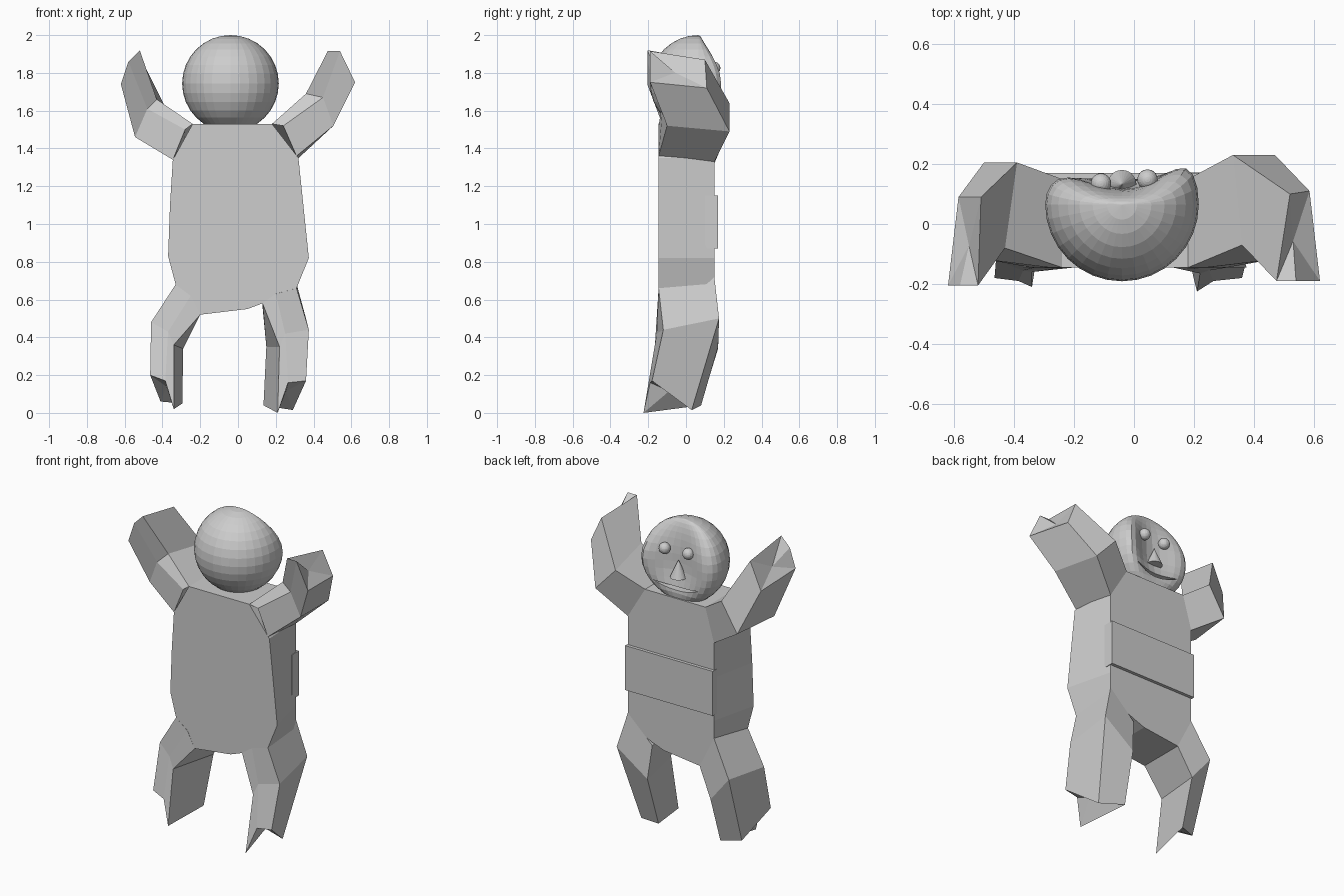
import bpy, bmesh
from mathutils import Vector

if "Cube" in bpy.data.objects:
    bpy.data.objects.remove(bpy.data.objects["Cube"])

grey = bpy.data.materials.new("plain_grey")
grey.use_nodes = True
colour = (0.61, 0.61, 0.61, 1)
grey.diffuse_color = colour
grey.node_tree.nodes["Principled BSDF"].inputs["Base Color"].default_value = colour


def finish(name, bm):
    bmesh.ops.recalc_face_normals(bm, faces=bm.faces)
    mesh = bpy.data.meshes.new(name)
    bm.to_mesh(mesh)
    bm.free()
    mesh.materials.append(grey)
    obj = bpy.data.objects.new(name, mesh)
    bpy.context.collection.objects.link(obj)
    return obj


def slab(name, outline, y0, y1, back_limit=1.0):
    """Extrude an x-z outline from y0 to y1, holding the back within a half width."""
    bm = bmesh.new()
    face = bm.faces.new([bm.verts.new((x, y0, z)) for x, z in outline])
    ext = bmesh.ops.extrude_face_region(bm, geom=[face])["geom"]
    for v in ext:
        if isinstance(v, bmesh.types.BMVert):
            v.co.y = y1
            v.co.x = max(-back_limit, min(back_limit, v.co.x))
    return finish(name, bm)


def limb(name, sections, dent=0.04):
    """Loft five-cornered sections: inner front, inner back, outer back, outer front, front ridge."""
    bm = bmesh.new()
    rings = [[bm.verts.new(p) for p in s] for s in sections]
    n = len(rings[0])
    for a, b in zip(rings, rings[1:]):
        for i in range(n):
            j = (i + 1) % n
            bm.faces.new((a[i], a[j], b[j], b[i]))
    bm.faces.new(rings[0])
    # hollow the end slightly
    tip = rings[-1]
    axis = sum((t.co - r.co for t, r in zip(tip, rings[-2])), Vector()).normalized()
    mid = bm.verts.new(sum((t.co for t in tip), Vector()) / n - axis * dent)
    for i in range(n):
        bm.faces.new((tip[i], tip[(i + 1) % n], mid))
    return finish(name, bm)


# Torso, narrower at the back, and the raised band across it
slab("torso", [(-0.24, 1.53), (0.18, 1.53), (0.32, 1.35), (0.375, 0.82), (0.31, 0.66),
               (0.13, 0.58), (0.05, 0.55), (-0.2, 0.52), (-0.33, 0.68), (-0.37, 0.83),
               (-0.36, 1.1), (-0.345, 1.34)], -0.145, 0.15, 0.3)
slab("back_band", [(-0.305, 1.15), (0.305, 1.15), (0.305, 0.87), (-0.305, 0.87)], 0.1, 0.17)

# Arms: shoulder, elbow, hand
limb("left_arm", [
    [(0.18, -0.145, 1.53), (0.18, 0.15, 1.53), (0.3, 0.15, 1.33), (0.31, -0.145, 1.36), (0.24, -0.145, 1.52)],
    [(0.36, -0.07, 1.69), (0.33, 0.23, 1.64), (0.47, 0.23, 1.49), (0.505, -0.1, 1.52), (0.45, -0.12, 1.67)],
    [(0.475, -0.19, 1.915), (0.52, 0.1, 1.87), (0.585, 0.11, 1.72), (0.62, -0.19, 1.75), (0.54, -0.19, 1.915)]])
limb("right_arm", [
    [(-0.24, -0.145, 1.53), (-0.24, 0.15, 1.53), (-0.3, 0.15, 1.32), (-0.345, -0.145, 1.34), (-0.28, -0.145, 1.5)],
    [(-0.43, -0.08, 1.66), (-0.39, 0.205, 1.63), (-0.5, 0.205, 1.45), (-0.545, -0.1, 1.46), (-0.48, -0.12, 1.61)],
    [(-0.52, -0.205, 1.92), (-0.51, 0.09, 1.87), (-0.585, 0.09, 1.7), (-0.62, -0.205, 1.74), (-0.58, -0.205, 1.86)]])

# Legs: hip, knee, foot
limb("left_leg", [
    [(0.13, -0.145, 0.58), (0.13, 0.15, 0.56), (0.3, 0.15, 0.72), (0.31, -0.145, 0.66), (0.2, -0.147, 0.63)],
    [(0.22, -0.165, 0.35), (0.15, 0.17, 0.35), (0.36, 0.175, 0.5), (0.375, -0.12, 0.44), (0.25, -0.155, 0.42)],
    [(0.21, -0.225, 0), (0.135, 0.08, 0.04), (0.29, 0.03, 0.015), (0.36, -0.18, 0.17), (0.265, -0.19, 0.16)]])
limb("right_leg", [
    [(-0.2, -0.145, 0.52), (-0.2, 0.15, 0.52), (-0.3, 0.15, 0.72), (-0.33, -0.145, 0.68), (-0.25, -0.147, 0.62)],
    [(-0.34, -0.16, 0.36), (-0.29, 0.17, 0.34), (-0.42, 0.175, 0.5), (-0.46, -0.12, 0.48), (-0.37, -0.155, 0.43)],
    [(-0.34, -0.21, 0.02), (-0.295, 0.08, 0.05), (-0.41, 0.03, 0.06), (-0.465, -0.18, 0.2), (-0.385, -0.19, 0.17)]])

# Head: sphere whose face side is pressed into a soft dish
CENTRE, R = Vector((-0.04, 0.065, 1.744)), 0.256
bm = bmesh.new()
bmesh.ops.create_uvsphere(bm, u_segments=32, v_segments=16, radius=R)
for v in bm.verts:
    if v.co.y > 0:
        x, z = v.co.x / R, v.co.z / R
        v.co.y *= 0.2 + 0.75 * x * x * (1 + 0.3 * x) + 0.5 * min(z, 0) ** 2
    v.co += CENTRE
head = finish("head", bm)

# Mouth: a curved slot cut into the face
top, bottom = [], []
for i in range(13):
    t = i / 6 - 1
    x, z = CENTRE.x + 0.15 * t, 1.59 + 0.025 * t * t
    half = 0.001 + 0.01 * (1 - t * t)
    top.append((x, z + half))
    bottom.append((x, z - half))
cutter = slab("mouth_cutter", top + bottom[::-1], 0.08, 0.4)
cutter.hide_render = True
cutter.hide_viewport = True
cut = head.modifiers.new("mouth", 'BOOLEAN')
cut.operation = 'DIFFERENCE'
cut.object = cutter

# Eyes
for side, x, y in (("right", -0.11, 0.135), ("left", 0.045, 0.148)):
    bm = bmesh.new()
    bmesh.ops.create_uvsphere(bm, u_segments=20, v_segments=12, radius=0.034)
    bmesh.ops.translate(bm, verts=bm.verts, vec=(x, y, 1.825))
    finish(side + "_eye", bm)

# Nose: upright cone
bm = bmesh.new()
bmesh.ops.create_cone(bm, cap_ends=True, segments=24, radius1=0.048, radius2=0, depth=0.11)
bmesh.ops.translate(bm, verts=bm.verts, vec=(CENTRE.x, 0.132, 1.715))
finish("nose", bm)
